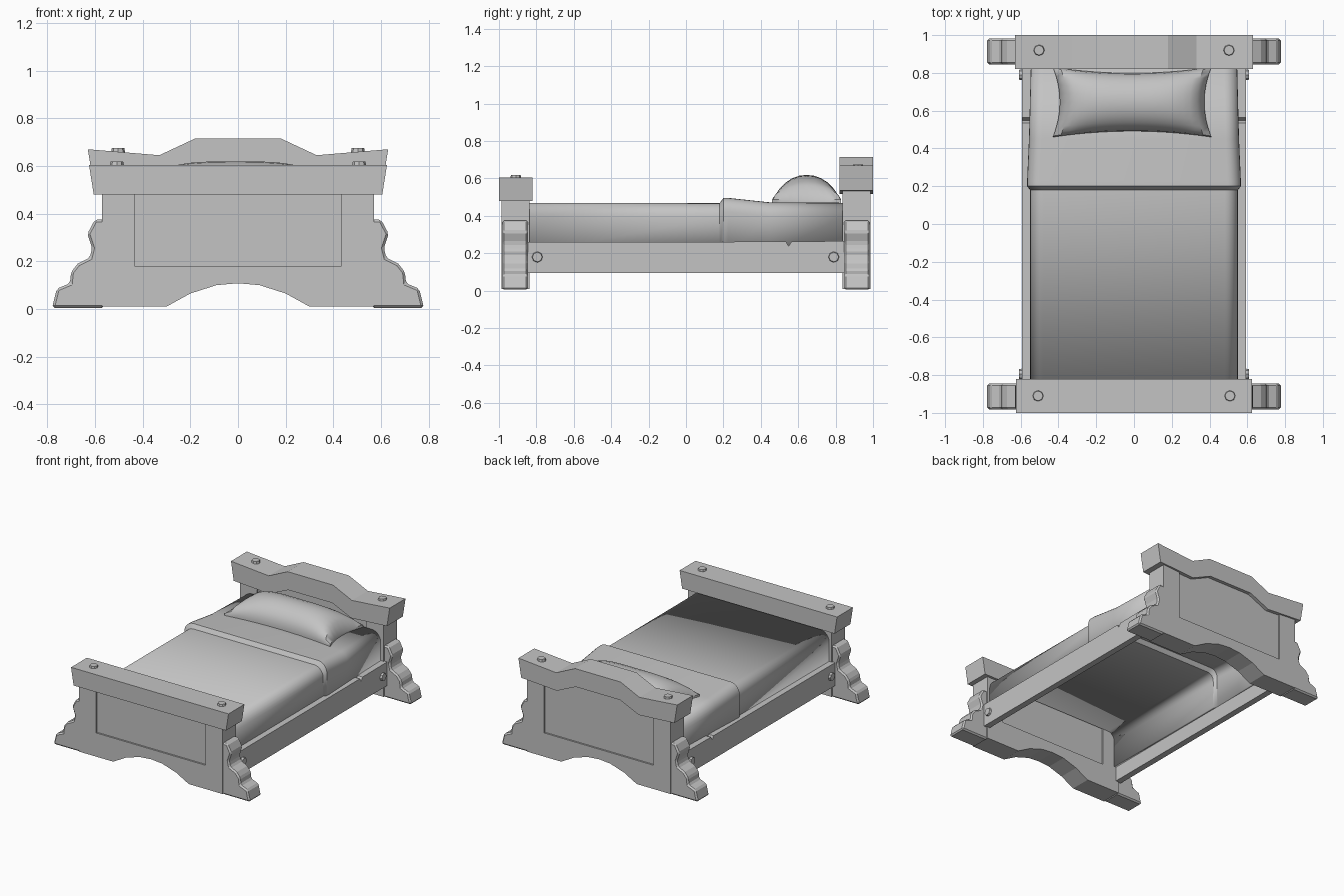
import bpy, bmesh, math
from mathutils import Matrix

cube = bpy.data.objects.get("Cube")
if cube:
    bpy.data.objects.remove(cube, do_unlink=True)

grey = bpy.data.materials.new("plain grey")
grey.use_nodes = True
grey.diffuse_color = (0.55, 0.55, 0.55, 1)
grey.node_tree.nodes["Principled BSDF"].inputs["Base Color"].default_value = (0.55, 0.55, 0.55, 1)


def finish(name, bm, recalc=True, smooth=None, bevel=0):
    if recalc:
        bmesh.ops.recalc_face_normals(bm, faces=bm.faces)
    mesh = bpy.data.meshes.new(name)
    bm.to_mesh(mesh)
    bm.free()
    mesh.materials.append(grey)
    obj = bpy.data.objects.new(name, mesh)
    bpy.context.collection.objects.link(obj)
    if bevel:
        mod = obj.modifiers.new("bevel", 'BEVEL')
        mod.width = bevel
        mod.segments = 1
    if smooth:
        bpy.ops.object.select_all(action='DESELECT')
        obj.select_set(True)
        bpy.context.view_layer.objects.active = obj
        bpy.ops.object.shade_smooth_by_angle(angle=math.radians(smooth))
    return obj


def prism(name, points, start, end, axis='Y', **kw):
    """Extrude a profile along Y (points are x, z) or X (points are y, z)."""
    bm = bmesh.new()
    rings = []
    for t in (start, end):
        rings.append([bm.verts.new((a, t, z) if axis == 'Y' else (t, a, z)) for a, z in points])
    a, b = rings
    n = len(points)
    bm.faces.new(a)
    bm.faces.new(b[::-1])
    for i in range(n):
        bm.faces.new((a[i], b[i], b[(i + 1) % n], a[(i + 1) % n]))
    return finish(name, bm, **kw)


def mirrored(half):
    """Complete a profile listed on its +x half."""
    return half + [(-x, z) for x, z in reversed(half) if x > 0]


def bolt(name, loc, axis='Z'):
    bm = bmesh.new()
    rot = Matrix.Rotation(math.pi / 2, 4, 'Y') if axis == 'X' else Matrix()
    bmesh.ops.create_cone(bm, cap_ends=True, segments=8, radius1=0.032, radius2=0.026,
                          depth=0.03, matrix=Matrix.Translation(loc) @ rot)
    if axis == 'X' and loc[0] < 0:
        bmesh.ops.scale(bm, vec=(-1, 1, 1), verts=bm.verts, space=Matrix.Translation((-loc[0], 0, 0)))
    return finish(name, bm)


# Head and foot boards: posts with arched lower rail, recessed panel, brackets
ARCH = [(0, .108), (.09, .1), (.2, .065), (.3, .01)]
BRACKET = [(.56, .005), (.78, .005), (.76, .085), (.705, .108), (.7, .155), (.672, .19),
           (.622, .215), (.612, .255), (.632, .315), (.6, .375), (.56, .375)]


def end_board(name, sign, top, cap_profile, panel_top):
    y_in, y_out = sign * .838, sign * .987
    inner = [(.435, top), (.435, .18)]
    outline = mirrored(ARCH + [(.57, .01), (.57, top)] + inner)
    prism(name + "_frame", outline, y_in, y_out)
    prism(name + "_panel", mirrored([(.18, panel_top), (.33, top), (.45, top), (.45, .15)]),
          y_in + sign * .012, y_out - sign * .012)
    prism(name + "_cap", cap_profile, sign * .82, sign * 1.0)
    for side, s in (("left", 1), ("right", -1)):
        prism(f"{name}_{side}_bracket", [(s * x, z) for x, z in BRACKET],
              sign * .845, sign * .982, bevel=.01)


end_board("footboard", -1, .5, mirrored([(.625, .605), (.605, .48)]), .5)
end_board("headboard", 1, .54,
          mirrored([(.18, .715), (.33, .645), (.63, .67), (.608, .535), (.325, .517), (.175, .585)]),
          .6)

# Side rails with a small nick in the top edge
RAIL = [(-.845, .095), (.845, .095), (.845, .265), (.565, .263), (.548, .238), (.535, .262), (-.845, .26)]
for side, s in (("left", 1), ("right", -1)):
    prism(side + "_rail", RAIL, s * .548, s * .593, axis='X')
    for end, y in (("foot", -.795), ("head", .79)):
        bolt(f"{side}_{end}_rail_bolt", (s * .593, y, .18), 'X')
    bolt(side + "_footboard_bolt", (s * .508, -.91, .604))
    bolt(side + "_headboard_bolt", (s * .503, .92, .66))

# Mattress cover: rounded section lofted along the bed, with a raised fold
bm = bmesh.new()
ROWS = [(-.84, .55, .47), (.18, .55, .468), (.2, .566, .496), (.225, .566, .496),
        (.45, .556, .472), (.84, .546, .47)]
loft = []
for y, w, top in ROWS:
    half = [(w, .2), (w, top - .075)]
    for k in range(1, 7):
        a = k / 6 * math.pi / 2
        half.append((w - .07 + .07 * math.cos(a), top - .075 + .075 * math.sin(a)))
    loft.append([bm.verts.new((x, y, z)) for x, z in mirrored(half)])
for a, b in zip(loft, loft[1:]):
    for i in range(len(a) - 1):
        bm.faces.new((a[i], b[i], b[i + 1], a[i + 1]))
cover = finish("blanket", bm, recalc=False, smooth=35)
shell = cover.modifiers.new("thickness", 'SOLIDIFY')
shell.thickness = .02
shell.offset = -1

# Pillow: domed cushion with pulled-out corners
bm = bmesh.new()
NU, NV = 20, 12
layers = []
for upper in (True, False):
    grid = []
    for i in range(NU + 1):
        u = 2 * i / NU - 1
        row = []
        for j in range(NV + 1):
            v = math.sin((j / NV - .5) * math.pi)
            x = -.01 + .42 * u * (1 - .09 * (1 - v * v))
            y = .645 + .185 * v * (1 - .17 * (1 - u * u))
            puff = math.sqrt(max(0, (1 - abs(u) ** 3.5) * (1 - v * v)))
            z = .487 + .132 * puff if upper else .465
            row.append(bm.verts.new((x, y, z)))
        grid.append(row)
    layers.append(grid)
    for i in range(NU):
        for j in range(NV):
            bm.faces.new((grid[i][j], grid[i + 1][j], grid[i + 1][j + 1], grid[i][j + 1]))
rims = []
for g in layers:
    rims.append(g[0] + [r[-1] for r in g[1:]] + g[-1][-2::-1] + [r[0] for r in g[-2:0:-1]])
for k in range(len(rims[0])):
    n = (k + 1) % len(rims[0])
    bm.faces.new((rims[0][k], rims[0][n], rims[1][n], rims[1][k]))
finish("pillow", bm, smooth=40)
